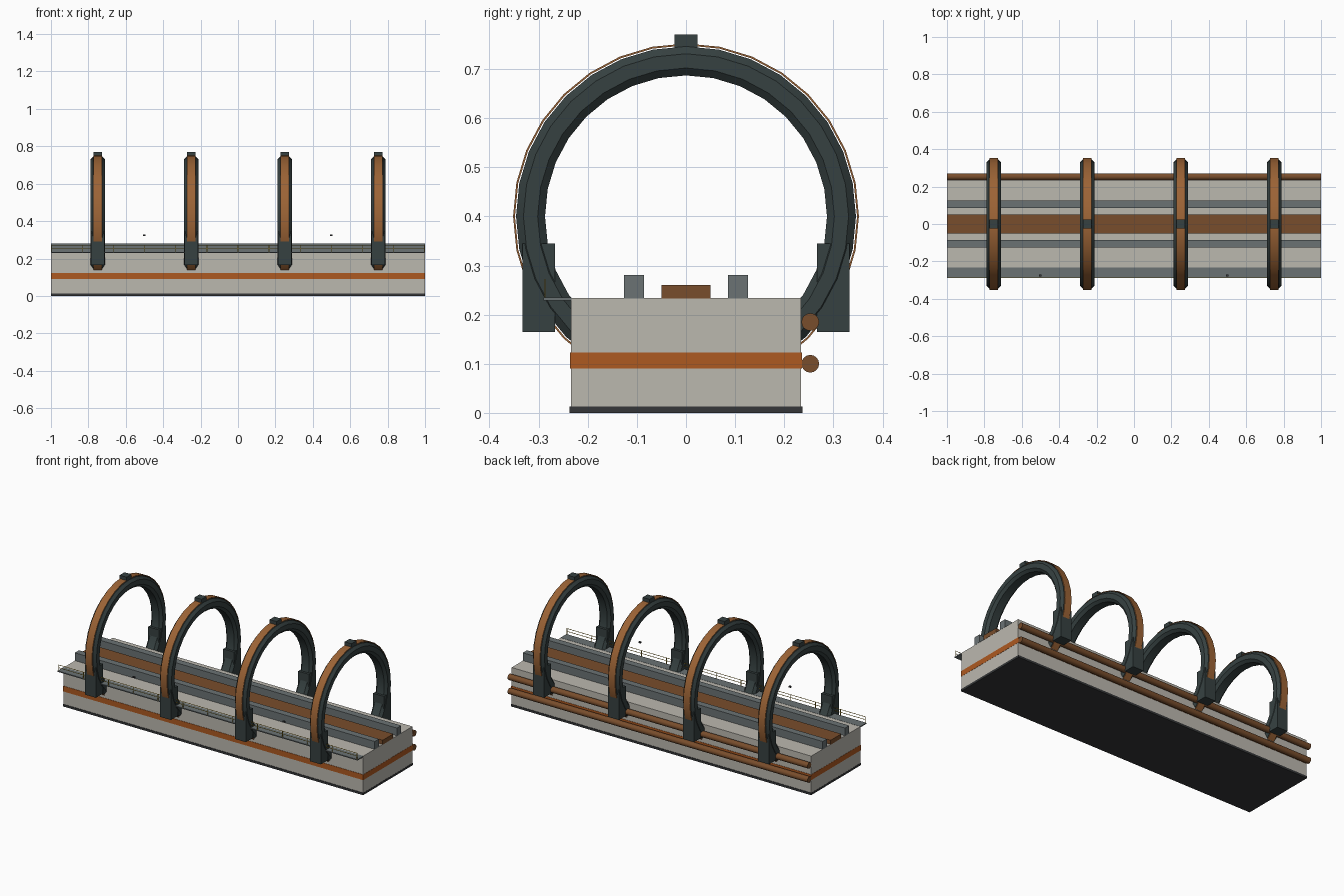
import bpy
from math import sin, cos, pi

cube = bpy.data.objects.get("Cube")
if cube:
    bpy.data.objects.remove(cube, do_unlink=True)


def material(name, rgb):
    m = bpy.data.materials.new(name)
    m.use_nodes = True
    m.diffuse_color = (*rgb, 1)
    m.node_tree.nodes["Principled BSDF"].inputs["Base Color"].default_value = (*rgb, 1)
    return m


concrete = material("pale concrete", (0.50, 0.48, 0.43))
stripe = material("orange paint", (0.42, 0.10, 0.015))
copper = material("bright copper", (0.33, 0.125, 0.036))
brown = material("dull copper", (0.19, 0.075, 0.025))
steel = material("grey steel", (0.145, 0.17, 0.175))
slate = material("dark slate", (0.037, 0.053, 0.053))
black = material("dark base", (0.035, 0.037, 0.04))
yellow = material("safety yellow", (0.50, 0.33, 0.03))


def make(name, verts, faces, mat, smooth=False):
    me = bpy.data.meshes.new(name)
    me.from_pydata(verts, [], faces)
    me.materials.append(mat)
    ob = bpy.data.objects.new(name, me)
    bpy.context.collection.objects.link(ob)
    if smooth:
        bpy.ops.object.select_all(action="DESELECT")
        ob.select_set(True)
        bpy.context.view_layer.objects.active = ob
        bpy.ops.object.shade_smooth_by_angle()
    return ob


def box(name, x, y, z, mat):
    """Box from (low, high) pairs on each axis."""
    verts = [(i, j, k) for i in x for j in y for k in z]
    faces = [(0, 1, 3, 2), (4, 6, 7, 5), (0, 4, 5, 1),
             (2, 3, 7, 6), (0, 2, 6, 4), (1, 5, 7, 3)]
    return make(name, verts, faces, mat)


def ring(name, x, section, mat, steps=32, centre=0.40):
    """Sweep a closed (radius, x) section around the x axis."""
    n = len(section)
    verts, faces = [], []
    for s in range(steps):
        a = 2 * pi * s / steps
        verts += [(x + dx, r * sin(a), centre + r * cos(a)) for r, dx in section]
        t = (s + 1) % steps
        faces += [(s * n + i, s * n + (i + 1) % n, t * n + (i + 1) % n, t * n + i)
                  for i in range(n)]
    return make(name, verts, faces, mat, True)


def rod(name, y, z, radius, half, mat, sides=16):
    """Round bar along x."""
    verts = [(x, y + radius * cos(2 * pi * i / sides), z + radius * sin(2 * pi * i / sides))
             for x in (-half, half) for i in range(sides)]
    faces = [(i, sides + i, sides + (i + 1) % sides, (i + 1) % sides) for i in range(sides)]
    faces = [f[::-1] for f in faces]
    faces += [tuple(reversed(range(sides))), tuple(range(sides, 2 * sides))]
    return make(name, verts, faces, mat, True)


# Main bed
FULL = (-1, 1)
box("base_plate", FULL, (-0.237, 0.237), (0, 0.013), black)
box("bed", (-0.999, 0.999), (-0.234, 0.234), (0.002, 0.234), concrete)
box("side_stripe", FULL, (-0.236, 0.236), (0.09, 0.123), stripe)

# Tracks on the top of the bed
box("centre_strip", FULL, (-0.05, 0.05), (0.233, 0.26), brown)
for side, label in ((-1, "front"), (1, "back")):
    y = sorted((side * 0.086, side * 0.126))
    box(label + "_guide_rail", FULL, y, (0.233, 0.281), steel)

# Pipes along the back
for z, label in ((0.10, "lower"), (0.185, "upper")):
    rod(label + "_pipe", 0.253, z, 0.018, 1, brown)

# Walkway with its handrail
box("walkway", FULL, (-0.29, -0.233), (0.229, 0.235), steel)
for z, label in ((0.271, "top"), (0.254, "middle")):
    rod(label + "_handrail", -0.287, z, 0.0015, 0.995, yellow, 6)
for i in range(13):
    x = -0.995 + i * 1.99 / 12
    box("handrail_post", (x - 0.0015, x + 0.0015), (-0.2885, -0.2855), (0.234, 0.272), yellow)
for x in (-0.5, 0.5):
    box("small_marker", (x - 0.008, x + 0.006), (-0.281, -0.271), (0.321, 0.329), black)

# Hoops: chamfered ring, copper band, top clamp and two feet
SECTION = [(0.287, -0.024), (0.302, -0.038), (0.331, -0.038), (0.346, -0.024),
           (0.346, 0.024), (0.331, 0.038), (0.302, 0.038), (0.287, 0.024)]
BAND = [(0.3482, -0.022), (0.352, -0.022), (0.352, 0.022), (0.3482, 0.022)]
for x in (-0.75, -0.25, 0.25, 0.75):
    ring("hoop", x, SECTION, slate)
    ring("hoop_band", x, BAND, copper)
    box("hoop_clamp", (x - 0.023, x + 0.023), (-0.023, 0.023), (0.742, 0.77), slate)
    for side in (-1, 1):
        y = sorted((side * 0.267, side * 0.333))
        box("hoop_foot", (x - 0.036, x + 0.036), y, (0.165, 0.345), slate)
